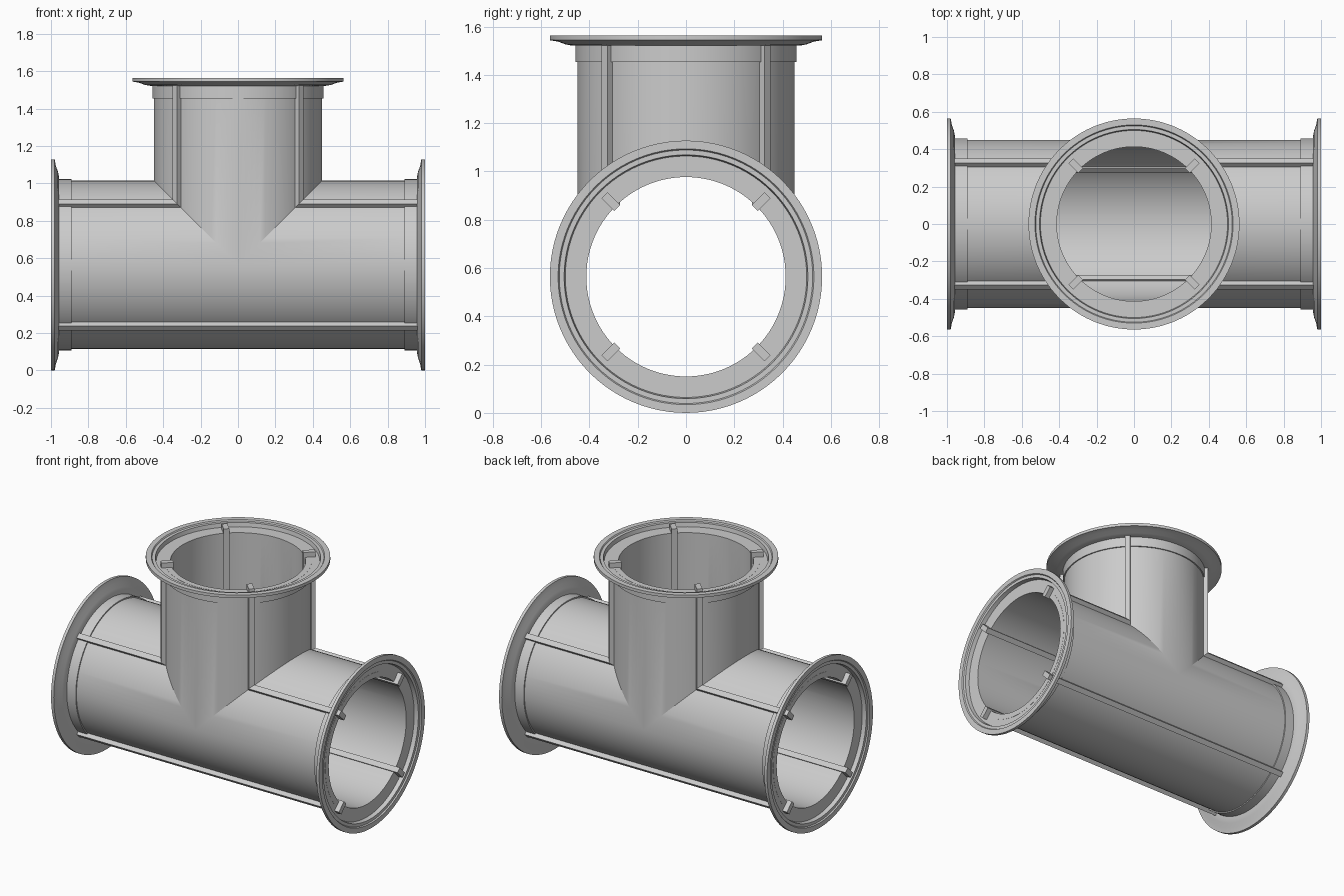
import bpy, bmesh
from math import sin, cos, pi, sqrt

if "Cube" in bpy.data.objects:
    bpy.data.objects.remove(bpy.data.objects["Cube"])

AXIS_Z = 0.564      # height of the main pipe axis
R_OUT, R_IN = 0.45, 0.413
SIDES = 96

# Each leg maps local (u, v, w) to the world; w runs outward along the leg.
# The cut gives the mitre plane where the legs meet.
LEGS = {
    "right": (lambda u, v, w: (w, v, AXIS_Z + u), lambda u: max(0.0, u)),
    "left": (lambda u, v, w: (-w, v, AXIS_Z + u), lambda u: max(0.0, u)),
    "top": (lambda u, v, w: (u, v, AXIS_Z + w), abs),
}


def finish(bm, name, smooth=True):
    bmesh.ops.remove_doubles(bm, verts=bm.verts, dist=1e-5)
    bmesh.ops.recalc_face_normals(bm, faces=bm.faces)
    mesh = bpy.data.meshes.new(name)
    bm.to_mesh(mesh)
    bm.free()
    obj = bpy.data.objects.new(name, mesh)
    bpy.context.collection.objects.link(obj)
    if smooth:
        bpy.ops.object.select_all(action='DESELECT')
        obj.select_set(True)
        bpy.context.view_layer.objects.active = obj
        bpy.ops.object.shade_smooth_by_angle(angle=0.4)
    return obj


def bridge(bm, rings, closed):
    """Join a list of equal vertex rings with quads."""
    n = len(rings[0])
    pairs = list(zip(rings, rings[1:] + rings[:1]))
    for a, b in pairs if closed else pairs[:-1]:
        for i in range(n):
            j = (i + 1) % n
            bm.faces.new((a[i], a[j], b[j], b[i]))


# Hollow tee body: three mitred legs welded together
bm = bmesh.new()
for place, cut in LEGS.values():
    rings = []
    for r, end in ((R_OUT, None), (R_OUT, 0.966), (R_IN, 0.966), (R_IN, None)):
        ring = []
        for i in range(SIDES):
            u, v = r * cos(2 * pi * i / SIDES), r * sin(2 * pi * i / SIDES)
            ring.append(bm.verts.new(place(u, v, cut(u) if end is None else end)))
        rings.append(ring)
    bridge(bm, rings, False)
finish(bm, "tee_body")

# Stepped flange with collar, spun round each leg end
FLANGE = [(0.43, 0.89), (0.458, 0.89), (0.458, 0.957), (0.475, 0.958),
          (0.50, 0.963), (0.53, 0.974), (0.564, 0.98), (0.564, 1.0),
          (0.53, 1.0), (0.525, 0.992), (0.505, 0.992), (0.50, 0.965),
          (0.43, 0.965)]
for leg, (place, cut) in LEGS.items():
    bm = bmesh.new()
    rings = [[bm.verts.new(place(r * cos(2 * pi * i / SIDES),
                                 r * sin(2 * pi * i / SIDES), w))
              for i in range(SIDES)] for r, w in FLANGE]
    bridge(bm, rings, True)
    finish(bm, leg + "_flange")

# Four square ribs per leg, passing through the wall and mitred at the joint
HALF = 0.0175
for leg, (place, cut) in LEGS.items():
    bm = bmesh.new()
    for su in (1, -1):
        for sv in (1, -1):
            section = [((r - t) / sqrt(2) * su, (r + t) / sqrt(2) * sv)
                       for r, t in ((0.403, -HALF), (0.478, -HALF),
                                    (0.478, HALF), (0.403, HALF))]
            inner = [bm.verts.new(place(u, v, cut(u))) for u, v in section]
            outer = [bm.verts.new(place(u, v, 0.999)) for u, v in section]
            bridge(bm, [inner, outer], False)
            bm.faces.new(inner)
            bm.faces.new(outer)
    finish(bm, leg + "_ribs", smooth=False)
